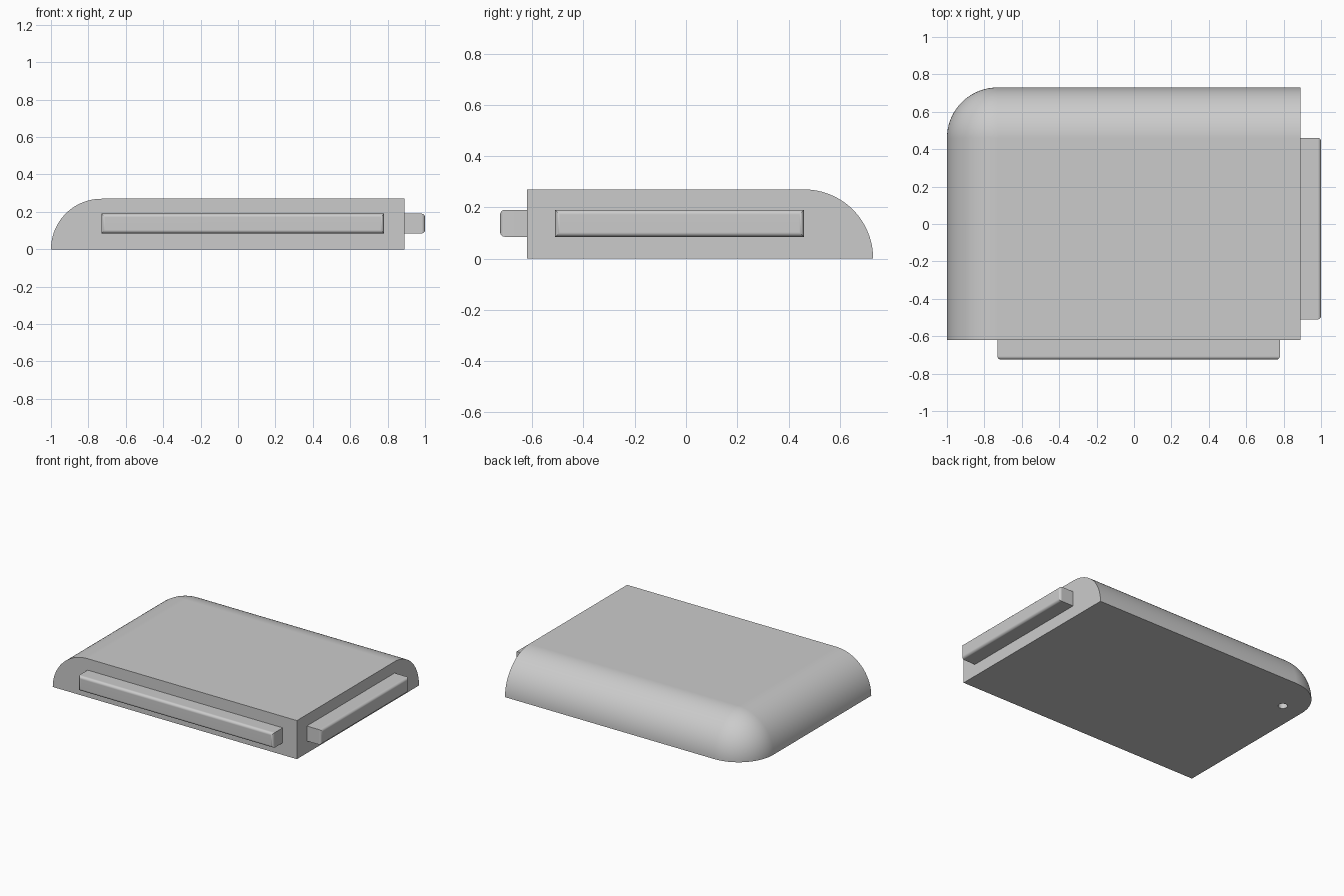
import bpy, bmesh
from math import sin, cos, pi, radians

if "Cube" in bpy.data.objects:
    bpy.data.objects.remove(bpy.data.objects["Cube"], do_unlink=True)

GREY = (0.6, 0.6, 0.6, 1.0)
mat = bpy.data.materials.new("light grey")
mat.use_nodes = True
mat.diffuse_color = GREY
mat.node_tree.nodes["Principled BSDF"].inputs["Base Color"].default_value = GREY

# Overall layout: two flat sides, two sides rounded over the full height
R = 0.27
RIGHT, FRONT = 0.89, -0.62
CX, CY = -0.73, 0.46
SEG = 24


def new_object(name, bm):
    bmesh.ops.recalc_face_normals(bm, faces=bm.faces)
    mesh = bpy.data.meshes.new(name)
    bm.to_mesh(mesh)
    bm.free()
    mesh.materials.append(mat)
    obj = bpy.data.objects.new(name, mesh)
    bpy.context.collection.objects.link(obj)
    return obj


def activate(obj):
    bpy.ops.object.select_all(action='DESELECT')
    obj.select_set(True)
    bpy.context.view_layer.objects.active = obj


def smooth(obj):
    activate(obj)
    bpy.ops.object.shade_smooth_by_angle(angle=radians(35))
    mod = obj.modifiers.new("even_shading", 'WEIGHTED_NORMAL')
    mod.keep_sharp = True


def outline(r):
    # Plan outline with its rounded corner drawn at radius r
    arc = [(CX + r * cos(a), CY + r * sin(a))
           for a in (pi / 2 * (1 + i / SEG) for i in range(SEG + 1))]
    return [(RIGHT, FRONT), (RIGHT, CY + r)] + arc + [(CX - r, FRONT)]


# Body: outlines stacked along a quarter circle
bm = bmesh.new()
rings = []
for k in range(SEG + 1):
    t = pi / 2 * k / SEG
    rings.append([bm.verts.new((x, y, R * sin(t))) for x, y in outline(R * cos(t))])
bm.faces.new(rings[0])
bm.faces.new([rings[-1][0], rings[-1][1], rings[-1][2], rings[-1][-1]])
for low, high in zip(rings, rings[1:]):
    for i in range(len(low)):
        j = (i + 1) % len(low)
        bm.faces.new((low[i], low[j], high[j], high[i]))
bmesh.ops.remove_doubles(bm, verts=bm.verts, dist=1e-5)
body = new_object("body", bm)

# Blind round hole in the underside
bm = bmesh.new()
bmesh.ops.create_cone(bm, cap_ends=True, segments=32, radius1=0.03, radius2=0.03, depth=0.2)
bmesh.ops.translate(bm, verts=bm.verts, vec=(-0.85, 0.455, 0))
cutter = new_object("hole_cutter", bm)
cutter.hide_render = True
cut = body.modifiers.new("hole", 'BOOLEAN')
cut.operation = 'DIFFERENCE'
cut.solver = 'EXACT'
cut.object = cutter
activate(body)
bpy.ops.object.modifier_apply(modifier=cut.name)
bpy.data.objects.remove(cutter, do_unlink=True)
smooth(body)


# Rails: boxes on the flat sides with a softened outer face
def rail(name, low, high, axis, outward):
    bm = bmesh.new()
    bmesh.ops.create_cube(bm, size=1)
    for v in bm.verts:
        v.co = [(a if c < 0 else b) for c, a, b in zip(v.co, low, high)]
    outer = high[axis] if outward > 0 else low[axis]
    edges = [e for e in bm.edges if all(abs(v.co[axis] - outer) < 1e-4 for v in e.verts)]
    bmesh.ops.bevel(bm, geom=edges, offset=0.018, segments=5, profile=0.5, affect='EDGES')
    smooth(new_object(name, bm))


rail("front_rail", (-0.73, -0.725, 0.085), (0.78, FRONT, 0.19), 1, -1)
rail("left_rail", (RIGHT, -0.51, 0.085), (1.0, 0.46, 0.19), 0, 1)
